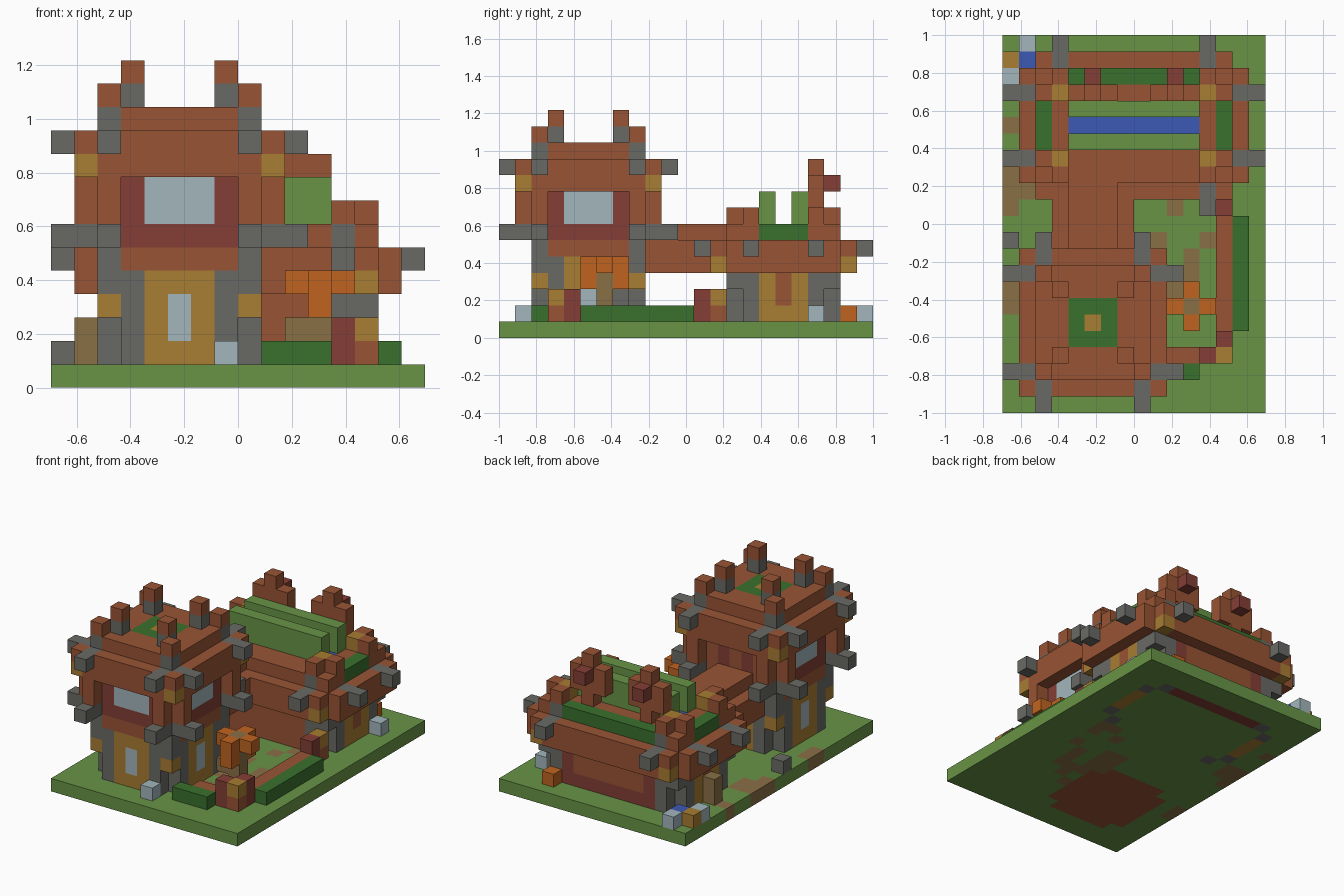
import bpy
import bmesh
import random

cube = bpy.data.objects.get("Cube")
if cube:
    bpy.data.objects.remove(cube, do_unlink=True)

random.seed(4)
U = 2 / 23                      # edge of one block
NX, NY = 16, 23                 # blocks in the ground plate
PALETTE = {
    "grass": "689446", "brick": "985434", "stone": "696965", "maroon": "843E35",
    "ochre": "A87D32", "glass": "A2B6BC", "hedge": "3A702D", "orange": "C06420",
    "earth": "8A7046", "blue": "3C5AB4",
}


def linear(h):
    c = int(h, 16) / 255
    return c / 12.92 if c <= 0.04045 else ((c + 0.055) / 1.055) ** 2.4


materials = {}
for name, code in PALETTE.items():
    rgba = [linear(code[i:i + 2]) for i in (0, 2, 4)] + [1]
    m = bpy.data.materials.new(name)
    m.use_nodes = True
    m.diffuse_color = rgba
    bsdf = m.node_tree.nodes["Principled BSDF"]
    bsdf.inputs["Base Color"].default_value = rgba
    bsdf.inputs["Roughness"].default_value = 0.9
    materials[name] = m

blocks = {}                     # cell -> (part, colour); later parts replace earlier


def box(part, colour, xs, ys, zs):
    """Fill inclusive ranges; a plain number means one block."""
    rng = [(r, r) if isinstance(r, int) else r for r in (xs, ys, zs)]
    for x in range(rng[0][0], rng[0][1] + 1):
        for y in range(rng[1][0], rng[1][1] + 1):
            for z in range(rng[2][0], rng[2][1] + 1):
                blocks[x, y, z] = (part, colour)


def corners(part, colour, centre, dx, dy, zs):
    """Repeat one column in all four quadrants around a centre."""
    for sx in (-1, 1):
        for sy in (-1, 1):
            box(part, colour, int(centre[0] + sx * dx), int(centre[1] + sy * dy), zs)


def octagon(part, colour, centre, dx, dy, zs):
    """Rectangle with its four corner blocks left out."""
    cx, cy = centre
    box(part, colour, (int(cx - dx), int(cx + dx)), (cy - dy + 1, cy + dy - 1), zs)
    box(part, colour, (int(cx - dx + 1), int(cx + dx - 1)), (cy - dy, cy + dy), zs)


# Ground plate with worn earth path
box("ground", "grass", (0, NX - 1), (0, NY - 1), 0)
for x in range(8, 13):
    for y in range(5, 14):
        if random.random() < 0.5:
            box("ground", "earth", x, y, 0)
for y in (6, 7, 12, 13, 14, 17):
    box("ground", "earth", 0, y, 0)
box("ground", "earth", 1, (13, 14), 0)

# House walls
H = (7.5, 17)
octagon("house_walls", "brick", H, 5.5, 3, (1, 3))
for x in (2, 13):
    box("house_walls", "ochre", x, (16, 18), (0, 3))
    box("house_walls", "brick", x, 17, (2, 3))
box("house_walls", "maroon", (4, 11), 20, (0, 3))
box("house_walls", "brick", (5, 10), 20, (2, 3))
corners("house_posts", "stone", H, 5.5, 2, (0, 3))
corners("house_posts", "stone", H, 4.5, 3, (0, 3))
corners("house_posts", "stone", H, 5.5, 3, 3)

# House eaves and roof garden
octagon("house_eaves", "brick", H, 6.5, 4, (4, 5))
corners("house_lanterns", "ochre", H, 5.5, 4, 4)
for d in (4, 5):
    corners("house_brackets", "stone", H, 4.5, d, 5)
    corners("house_brackets", "stone", H, d + 2.5, 2, 5)
box("house_roof", "brick", (2, 13), (14, 20), 6)
for x in (2, 13):
    box("roof_hedge", "hedge", x, (16, 18), 6)
box("roof_hedge", "hedge", (4, 11), 20, 6)
box("roof_pool", "blue", (4, 11), 17, 6)
for y in (16, 18):
    box("roof_ridge", "grass", (4, 11), y, (6, 8))
corners("roof_horns", "stone", H, 4.5, 3, 6)
corners("roof_horns", "brick", H, 4.5, 3, 7)
corners("roof_horns", "brick", H, 5.5, 2, 7)
corners("roof_horns", "ochre", H, 4.5, 2, (6, 7))
for x in (5, 10):
    box("roof_crests", "brick", x, 19, (7, 10))
    box("roof_crests", "brick", (x - 1, x + 1), 19, (8, 9))
    box("roof_crests", "maroon", x, 20, 9)

# Raised bridge between house and tower
box("bridge", "brick", (3, 7), (9, 13), (4, 5))
box("bridge", "brick", (4, 6), (9, 13), 6)

# Tower lower storey
T = (5, 5)
octagon("tower_base", "brick", T, 3, 3, 0)
octagon("tower_base", "ochre", T, 3, 3, (1, 4))
for a, b in ((3, 0), (0, 3)):
    corners("tower_slits", "glass", T, a, b, (2, 3))
for a, b in ((3, 2), (2, 3)):
    corners("tower_posts", "stone", T, a, b, (1, 4))
corners("tower_lanterns", "ochre", T, 3, 3, 3)
corners("tower_posts", "stone", T, 3, 3, (4, 5))
octagon("tower_belt", "brick", T, 3, 3, 5)

# Tower upper storey, with a wide window on each open side
box("tower_walls", "brick", (2, 8), (2, 8), (6, 8))
for a in (2, 8):
    box("tower_windows", "maroon", a, (3, 7), (6, 8))
    box("tower_windows", "glass", a, (4, 6), (7, 8))
box("tower_windows", "maroon", (3, 7), 2, (6, 8))
box("tower_windows", "glass", (4, 6), 2, (7, 8))
for x in (4, 6):
    box("tower_windows", "maroon", x, 8, (7, 8))
for a, b in ((3, 4), (4, 3)):
    corners("tower_pillars", "brick", T, a, b, (7, 8))

# Tower eaves, brackets and horns
octagon("tower_eaves", "brick", T, 4, 4, 9)
corners("tower_lanterns", "ochre", T, 4, 4, 9)
box("tower_eaves", "brick", (1, 9), (1, 9), 10)
for z in (6, 10):
    for d in (4, 5):
        corners("tower_brackets", "stone", T, 3, d, z)
        corners("tower_brackets", "stone", T, d, 3, z)
box("tower_roof", "brick", (2, 8), (2, 8), 11)
box("tower_roof", "hedge", (4, 6), (4, 6), 11)
box("tower_roof", "ochre", 5, 5, 11)
corners("tower_horns", "stone", T, 3, 3, 11)
corners("tower_horns", "brick", T, 3, 3, 12)
corners("tower_horns", "stone", T, 2, 2, 12)
corners("tower_horns", "brick", T, 2, 2, 13)

# Garden wall, gate posts and hedges
box("garden_hedge", "hedge", (9, 11), 2, 1)
box("garden_hedge", "hedge", 14, (5, 11), 1)
box("garden_wall", "brick", 13, (5, 11), 1)
box("garden_wall", "brick", (10, 11), 3, 1)
for y, inner in ((3, 4), (13, 12)):
    box("gate_posts", "brick", 13, y, 1)
    box("gate_posts", "ochre", 13, y, 2)
    box("gate_posts", "maroon", 13, inner, (1, 2))
box("gate_posts", "maroon", 12, 3, (1, 2))

# Small tree
box("tree_leaves", "orange", (10, 12), 6, 4)
box("tree_leaves", "orange", 11, (5, 7), (3, 4))
box("tree_trunk", "earth", 11, 6, (1, 4))
box("tree_trunk", "earth", 10, 6, 2)

# Loose blocks around the yard
for colour, x, y in (("glass", 7, 1), ("glass", 14, 19), ("glass", 1, 22),
                     ("glass", 0, 20), ("blue", 1, 21), ("ochre", 0, 21),
                     ("orange", 12, 21), ("stone", 0, 10)):
    box("yard_blocks", colour, x, y, 1)
box("yard_blocks", "earth", 1, 17, (1, 2))

# Build one mesh per part, keeping only exposed faces
parts = {}
for cell, (part, colour) in blocks.items():
    parts.setdefault(part, []).append((cell, colour))

for part, cells in parts.items():
    bm = bmesh.new()
    verts = {}
    mesh = bpy.data.meshes.new(part)
    used = sorted({c for _, c in cells})
    for c in used:
        mesh.materials.append(materials[c])
    for cell, colour in cells:
        for axis in range(3):
            u, v = (axis + 1) % 3, (axis + 2) % 3
            for side in (0, 1):
                near = list(cell)
                near[axis] += 2 * side - 1
                if tuple(near) in blocks:
                    continue
                loop = []
                for du, dv in ((0, 0), (1, 0), (1, 1), (0, 1)):
                    p = list(cell)
                    p[axis] += side
                    p[u] += du
                    p[v] += dv
                    p = tuple(p)
                    if p not in verts:
                        verts[p] = bm.verts.new(((p[0] - NX / 2) * U,
                                                 (p[1] - NY / 2) * U, p[2] * U))
                    loop.append(verts[p])
                face = bm.faces.new(loop if side else loop[::-1])
                face.material_index = used.index(colour)
    bm.to_mesh(mesh)
    bm.free()
    bpy.context.scene.collection.objects.link(bpy.data.objects.new(part, mesh))
